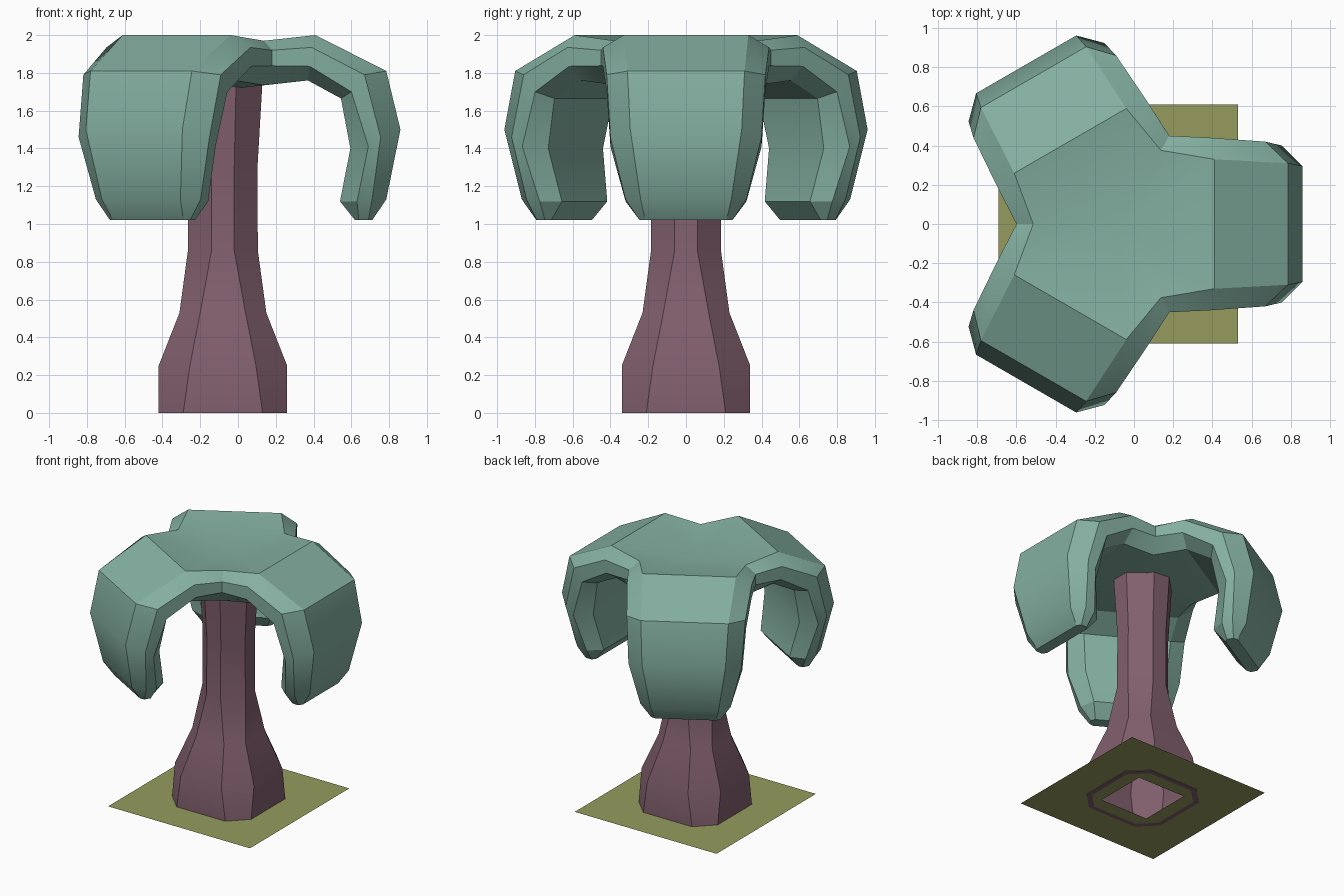
import bpy, bmesh, math
from mathutils import Matrix

if "Cube" in bpy.data.objects:
    bpy.data.objects.remove(bpy.data.objects["Cube"])

CX = -0.08  # axis of the tree


def material(name, rgb):
    m = bpy.data.materials.new(name)
    m.diffuse_color = (*rgb, 1)
    m.use_nodes = True
    m.node_tree.nodes["Principled BSDF"].inputs["Base Color"].default_value = m.diffuse_color
    return m


def finish(name, bm, mat, smooth=True):
    mesh = bpy.data.meshes.new(name)
    bm.to_mesh(mesh)
    bm.free()
    ob = bpy.data.objects.new(name, mesh)
    ob.location.x = CX
    bpy.context.collection.objects.link(ob)
    mesh.materials.append(mat)
    if smooth:
        bpy.ops.object.select_all(action='DESELECT')
        ob.select_set(True)
        bpy.context.view_layer.objects.active = ob
        bpy.ops.object.shade_smooth_by_angle(angle=math.radians(30))
    return ob


leaf = material("leaf teal", (0.23, 0.43, 0.355))
bark = material("bark plum", (0.22, 0.115, 0.155))
grass = material("ground olive", (0.30, 0.33, 0.11))

# Trunk: chamfered square sections (half size, half flat, height), open at both hidden ends
bm = bmesh.new()
sections = [(0.305, 0.19, 0), (0.34, 0.21, 0), (0.34, 0.175, 0.25), (0.23, 0.12, 0.53),
            (0.185, 0.06, 0.86), (0.183, 0.06, 1.3), (0.21, 0.07, 1.76)]
rings = []
for h, f, z in sections:
    pts = [(h, -f), (h, f), (f, h), (-f, h), (-h, f), (-h, -f), (-f, -h), (f, -h)]
    rings.append([bm.verts.new((x, y, z)) for x, y in pts])
for a, b in zip(rings, rings[1:]):
    for k in range(8):
        n = (k + 1) % 8
        bm.faces.new((a[k], a[n], b[n], b[k]))
finish("trunk", bm, bark)

# Canopy: three drooping arms joined at the centre.
# Each row: outer face edge, outer bevel, inner bevel, inner face edge as (reach, half width, height)
rows = [
    [(0.217, 0.376, 1.97), (0.26, 0.45, 1.92), (0.26, 0.45, 1.838), (0.217, 0.376, 1.735)],
    [(0.49, 0.33, 2.0), (0.47, 0.44, 1.935), (0.46, 0.44, 1.835), (0.45, 0.33, 1.76)],
    [(0.865, 0.31, 1.81), (0.75, 0.42, 1.79), (0.68, 0.42, 1.70), (0.625, 0.31, 1.665)],
    [(0.94, 0.295, 1.5), (0.835, 0.40, 1.46), (0.77, 0.40, 1.41), (0.675, 0.29, 1.40)],
    [(0.865, 0.24, 1.13), (0.79, 0.32, 1.13), (0.71, 0.32, 1.12), (0.62, 0.24, 1.12)],
    [(0.79, 0.215, 1.02), (0.77, 0.245, 1.02), (0.72, 0.245, 1.02), (0.70, 0.215, 1.02)],
]
bm = bmesh.new()
for i in range(3):
    rot = Matrix.Rotation(i * math.tau / 3, 3, 'Z')
    rings = []
    for row in rows:
        pts = row + [(x, -y, z) for x, y, z in reversed(row)]
        v = [bm.verts.new(p) for p in pts]
        for w in v:
            w.co = rot @ w.co
        rings.append(v)
    top, under = bm.verts.new((0, 0, 1.91)), bm.verts.new((0, 0, 1.71))
    for j, (a, b) in enumerate(zip(rings, rings[1:])):
        for k in range(8):
            n = (k + 1) % 8
            if j == 0 and k in (3, 7):
                c = under if k == 3 else top
                for p, q in ((a[k], b[k]), (b[k], b[n]), (b[n], a[n])):
                    bm.faces.new((c, p, q))
            else:
                bm.faces.new((a[k], b[k], b[n], a[n]))
    bm.faces.new(rings[-1])
bmesh.ops.remove_doubles(bm, verts=bm.verts, dist=0.003)
bmesh.ops.recalc_face_normals(bm, faces=bm.faces)
finish("canopy", bm, leaf)

# Ground sheet with a square hole under the trunk
bm = bmesh.new()
loops = [[bm.verts.new((sx * h, sy * h, 0.004)) for sx, sy in ((1, 1), (-1, 1), (-1, -1), (1, -1))]
         for h in (0.61, 0.205)]
for k in range(4):
    n = (k + 1) % 4
    bm.faces.new((loops[0][k], loops[0][n], loops[1][n], loops[1][k]))
finish("ground_sheet", bm, grass, smooth=False)
